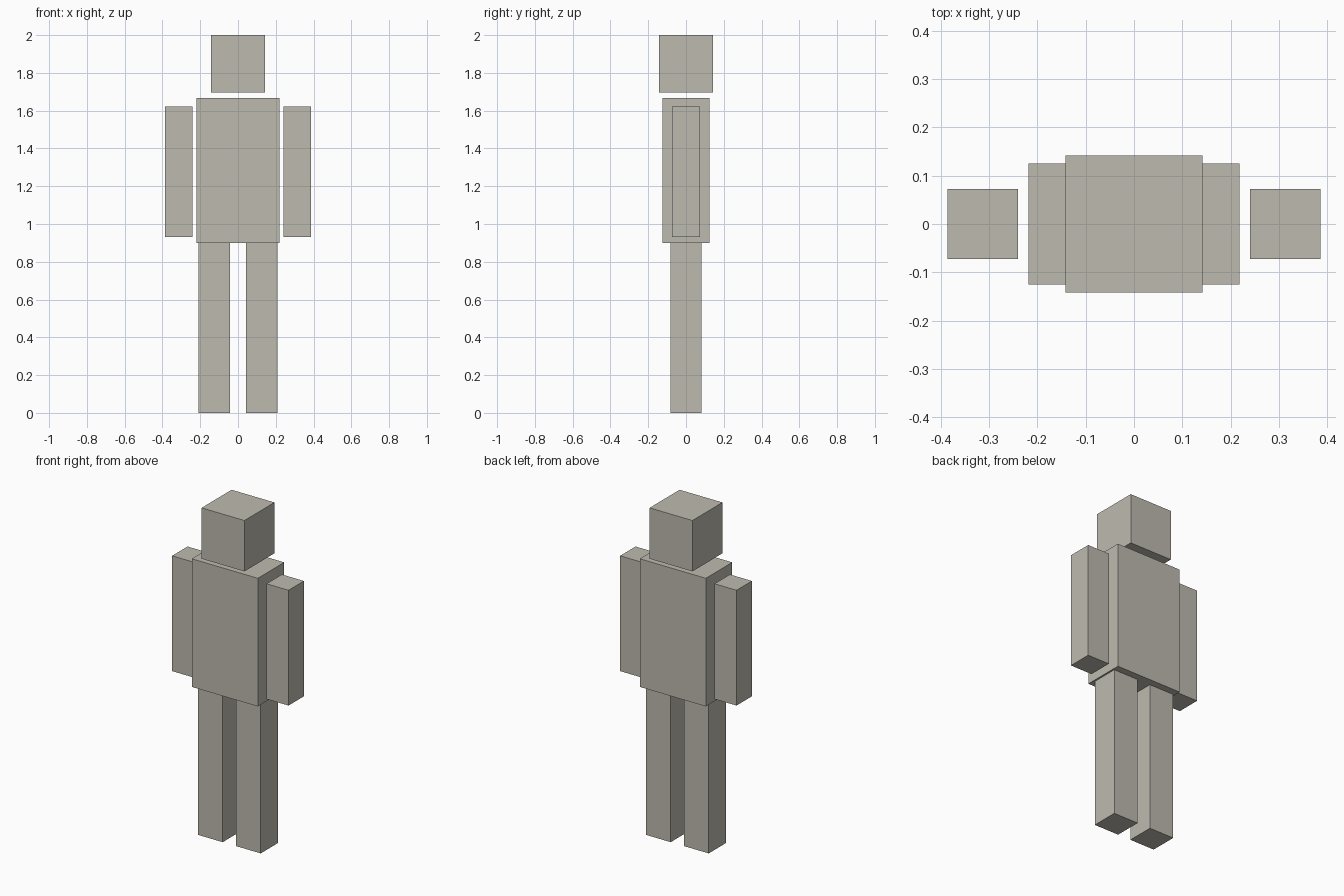
import bpy

# Remove the default cube
default = bpy.data.objects.get("Cube")
if default:
    bpy.data.objects.remove(default, do_unlink=True)

# Single stone-grey material
COLOUR = (0.515, 0.495, 0.43, 1.0)
stone = bpy.data.materials.new("warm_grey")
stone.use_nodes = True
stone.diffuse_color = COLOUR
bsdf = next(n for n in stone.node_tree.nodes if n.type == "BSDF_PRINCIPLED")
bsdf.inputs["Base Color"].default_value = COLOUR


def box(name, x, width, depth, bottom, top):
    """Flat-faced block centred on y = 0, from height bottom to top."""
    bpy.ops.mesh.primitive_cube_add(size=1, location=(0, 0, 0))
    obj = bpy.context.object
    obj.name = obj.data.name = name
    for v in obj.data.vertices:
        v.co.x *= width
        v.co.y *= depth
        v.co.z *= top - bottom
    obj.location = (x, 0, (bottom + top) / 2)
    obj.data.materials.append(stone)
    return obj


# Head and torso
box("head", 0, 0.284, 0.284, 1.695, 2.0)
box("torso", 0, 0.438, 0.25, 0.90, 1.668)

# Paired limbs, left is +x
for side, sign in (("left", 1), ("right", -1)):
    box(side + "_arm", sign * 0.313, 0.146, 0.146, 0.93, 1.621)
    box(side + "_leg", sign * 0.126, 0.165, 0.165, 0.0, 0.90)
